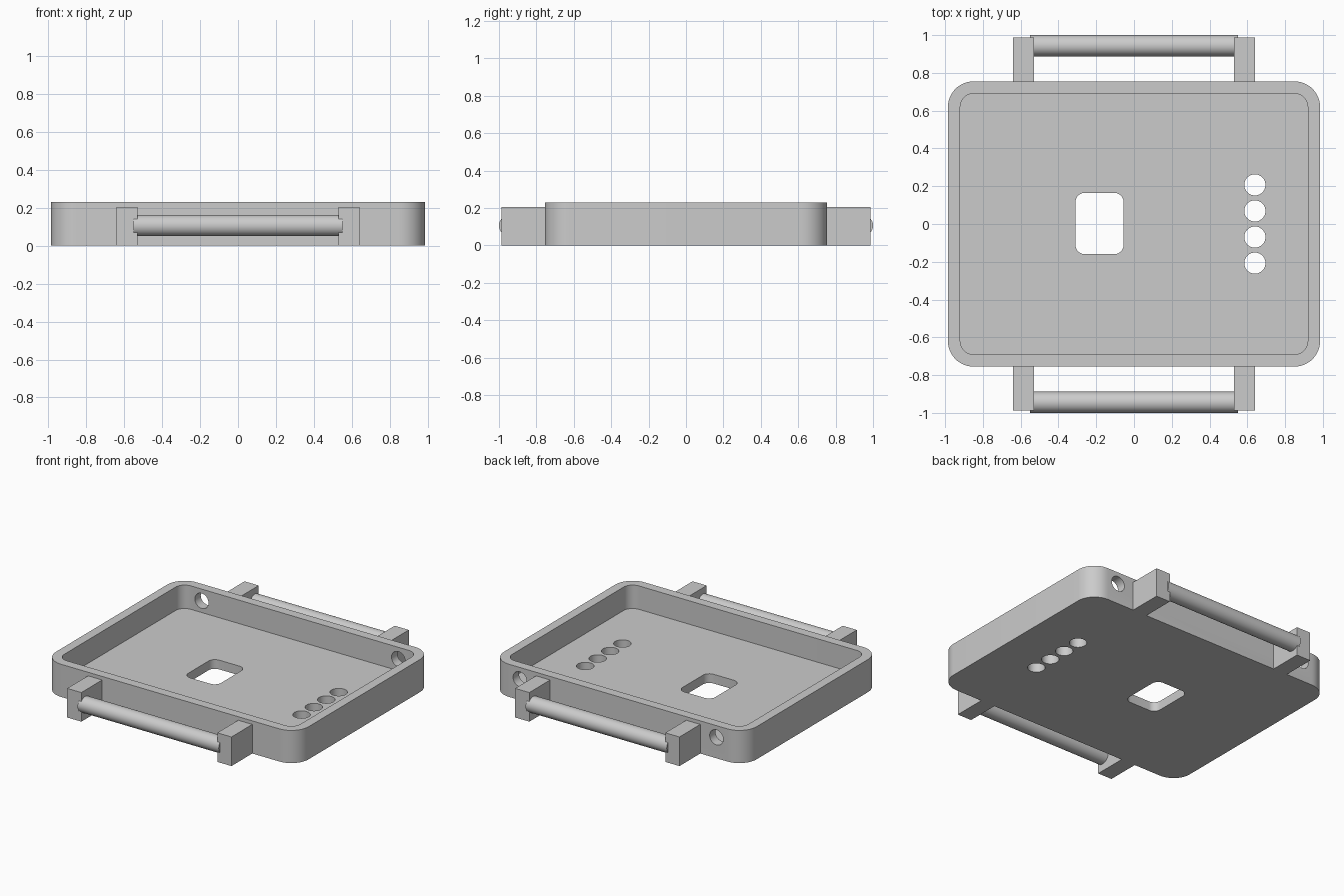
import bpy, bmesh, math
from mathutils import Matrix

cube = bpy.data.objects.get("Cube")
if cube:
    bpy.data.objects.remove(cube, do_unlink=True)

grey = bpy.data.materials.new("plain grey")
grey.use_nodes = True
GREY = (0.6, 0.6, 0.6, 1)
grey.diffuse_color = GREY
for node in grey.node_tree.nodes:
    if node.type == 'BSDF_PRINCIPLED':
        node.inputs["Base Color"].default_value = GREY


def make_object(name, bm):
    bmesh.ops.recalc_face_normals(bm, faces=bm.faces[:])
    mesh = bpy.data.meshes.new(name)
    bm.to_mesh(mesh)
    bm.free()
    mesh.materials.append(grey)
    obj = bpy.data.objects.new(name, mesh)
    bpy.context.collection.objects.link(obj)
    return obj


def activate(obj):
    bpy.ops.object.select_all(action='DESELECT')
    obj.select_set(True)
    bpy.context.view_layer.objects.active = obj


def smooth(obj):
    activate(obj)
    bpy.ops.object.shade_smooth_by_angle(angle=math.radians(30))


def rounded_box(name, x0, x1, y0, y1, z0, z1, radius, steps=12):
    """Extruded rectangle with rounded vertical corners."""
    bm = bmesh.new()
    ring = []
    corners = [(x1, y1), (x0, y1), (x0, y0), (x1, y0)]
    signs = [(-1, -1), (1, -1), (1, 1), (-1, 1)]
    for i, ((cx, cy), (sx, sy)) in enumerate(zip(corners, signs)):
        for k in range(steps + 1):
            a = (i + k / steps) * math.pi / 2
            ring.append(bm.verts.new((cx + radius * (sx + math.cos(a)),
                                      cy + radius * (sy + math.sin(a)), z0)))
    base = bm.faces.new(ring)
    top = bmesh.ops.extrude_face_region(bm, geom=[base])["geom"]
    bmesh.ops.translate(bm, vec=(0, 0, z1 - z0),
                        verts=[v for v in top if isinstance(v, bmesh.types.BMVert)])
    return make_object(name, bm)


def box(name, x0, x1, y0, y1, z0, z1):
    bm = bmesh.new()
    bmesh.ops.create_cube(bm, size=1)
    bmesh.ops.scale(bm, vec=(x1 - x0, y1 - y0, z1 - z0), verts=bm.verts[:])
    bmesh.ops.translate(bm, vec=((x0 + x1) / 2, (y0 + y1) / 2, (z0 + z1) / 2),
                        verts=bm.verts[:])
    return make_object(name, bm)


def cylinder(name, centre, radius, length, axis):
    bm = bmesh.new()
    turn = {'X': Matrix.Rotation(math.pi / 2, 4, 'Y'),
            'Y': Matrix.Rotation(math.pi / 2, 4, 'X'),
            'Z': Matrix.Identity(4)}[axis]
    bmesh.ops.create_cone(bm, cap_ends=True, segments=48, radius1=radius,
                          radius2=radius, depth=length,
                          matrix=Matrix.Translation(centre) @ turn)
    return make_object(name, bm)


def cut(target, cutter):
    mod = target.modifiers.new("cut", 'BOOLEAN')
    mod.operation = 'DIFFERENCE'
    mod.solver = 'EXACT'
    mod.object = cutter
    activate(target)
    bpy.ops.object.modifier_apply(modifier=mod.name)
    bpy.data.objects.remove(cutter, do_unlink=True)


# Open tray with rounded corners
WALL_Y, RIM, FLOOR = 0.755, 0.23, 0.065
tray = rounded_box("tray", -0.985, 0.985, -WALL_Y, WALL_Y, 0, RIM, 0.135)
cut(tray, rounded_box("cavity", -0.92, 0.92, -0.69, 0.69, FLOOR, 0.4, 0.07))

# Floor openings: rounded window and a row of four round holes
cut(tray, rounded_box("window", -0.31, -0.055, -0.16, 0.165, -0.1, 0.12, 0.05))
for i in range(4):
    cut(tray, cylinder("floor_hole", (0.64, (i - 1.5) * 0.138, 0), 0.056, 0.24, 'Z'))

# Two round holes through the back wall
for side in (-1, 1):
    cut(tray, cylinder("wall_hole", (side * 0.766, 0.72, 0.147), 0.053, 0.2, 'Y'))
smooth(tray)

# Lugs and cross bars, front and back
for end, sign in (("front", -1), ("back", 1)):
    for name, side in (("right", -1), ("left", 1)):
        xs = sorted((side * 0.53, side * 0.64))
        ys = sorted((sign * WALL_Y, sign * 0.987))
        box(f"{end}_{name}_lug", *xs, *ys, 0, 0.205)
    bar = cylinder(f"{end}_bar", (0, sign * 0.944, 0.106), 0.056, 1.1, 'X')
    smooth(bar)
